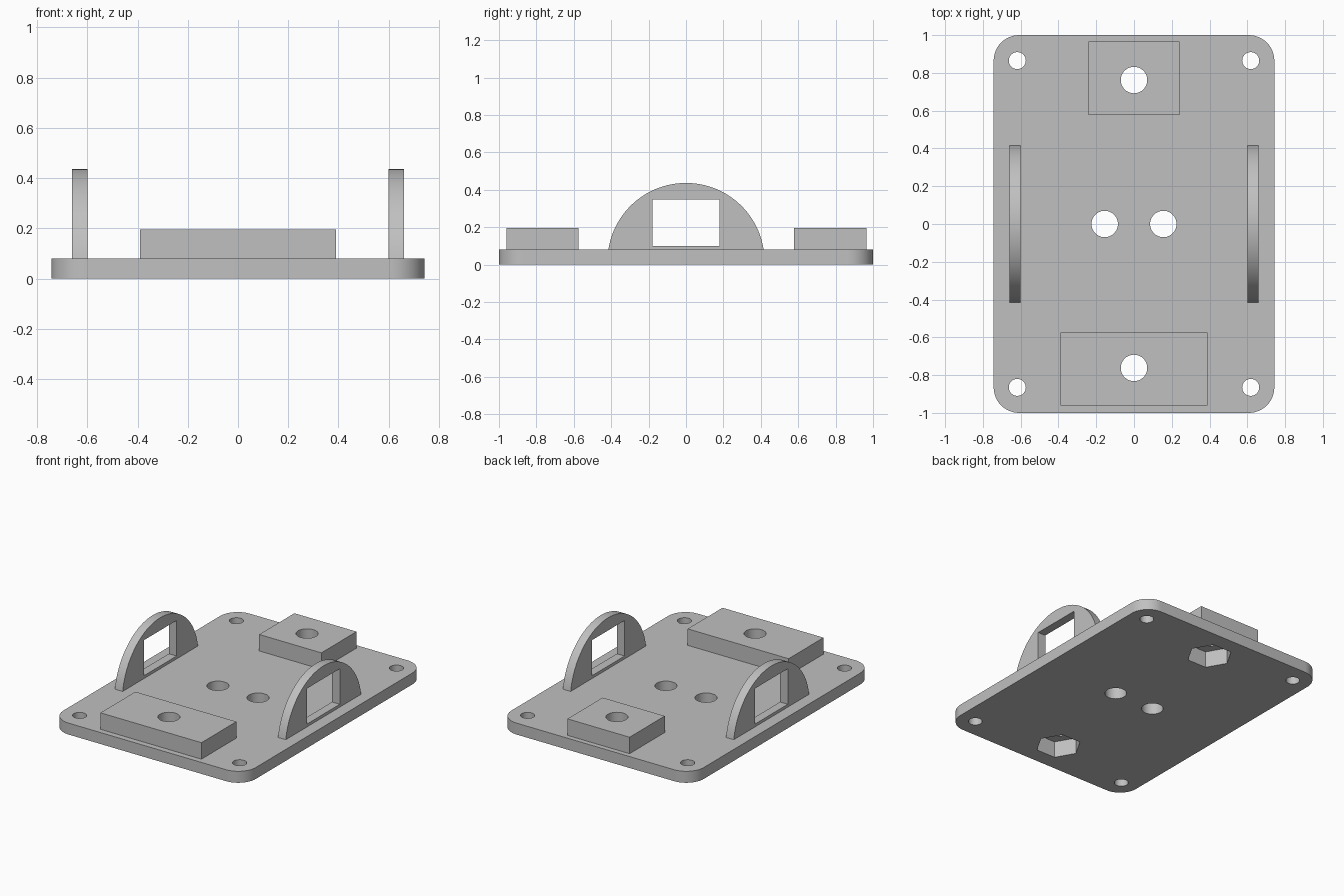
import bpy, bmesh, math

cube = bpy.data.objects.get("Cube")
if cube:
    bpy.data.objects.remove(cube, do_unlink=True)

GREY = (0.53, 0.53, 0.53, 1)
grey = bpy.data.materials.new("plain grey")
grey.use_nodes = True
grey.diffuse_color = GREY
grey.node_tree.nodes["Principled BSDF"].inputs["Base Color"].default_value = GREY

PLATE_TOP = 0.08
BLOCK_TOP = 0.195


def prism(name, outline, direction):
    """Extrude a closed 3D outline along a direction."""
    bm = bmesh.new()
    face = bm.faces.new([bm.verts.new(p) for p in outline])
    moved = bmesh.ops.extrude_face_region(bm, geom=[face])["geom"]
    bmesh.ops.translate(bm, vec=direction,
                        verts=[v for v in moved if isinstance(v, bmesh.types.BMVert)])
    bmesh.ops.recalc_face_normals(bm, faces=bm.faces)
    mesh = bpy.data.meshes.new(name)
    bm.to_mesh(mesh)
    bm.free()
    mesh.materials.append(grey)
    obj = bpy.data.objects.new(name, mesh)
    bpy.context.collection.objects.link(obj)
    return obj


def box(name, x0, x1, y0, y1, z0, z1):
    outline = [(x0, y0, z0), (x1, y0, z0), (x1, y1, z0), (x0, y1, z0)]
    return prism(name, outline, (0, 0, z1 - z0))


def arc(radius, start, end, steps):
    angles = [start + (end - start) * i / steps for i in range(steps + 1)]
    return [(radius * math.cos(a), radius * math.sin(a)) for a in angles]


def cylinder(name, x, y, radius, z0, z1, sides=48):
    ring = arc(radius, 0, math.tau, sides)[:-1]
    return prism(name, [(x + u, y + v, z0) for u, v in ring], (0, 0, z1 - z0))


def select(obj):
    bpy.ops.object.select_all(action="DESELECT")
    obj.select_set(True)
    bpy.context.view_layer.objects.active = obj


def cut(obj, cutter):
    cutter.hide_render = True
    mod = obj.modifiers.new("cut", "BOOLEAN")
    mod.operation = "DIFFERENCE"
    mod.solver = "EXACT"
    mod.object = cutter
    select(obj)
    bpy.ops.object.modifier_apply(modifier=mod.name)


def discard(cutter):
    bpy.data.objects.remove(cutter, do_unlink=True)


# Base plate with rounded corners
half_x, half_y, corner = 0.743, 1.0, 0.135
outline = []
for i, (sx, sy) in enumerate([(1, 1), (-1, 1), (-1, -1), (1, -1)]):
    start = i * math.pi / 2
    for u, v in arc(corner, start, start + math.pi / 2, 12):
        outline.append((sx * (half_x - corner) + u, sy * (half_y - corner) + v, 0))
plate = prism("base_plate", outline, (0, 0, PLATE_TOP))

# Mounting blocks at both ends
front_block = box("front_block", -0.39, 0.39, -0.96, -0.575, PLATE_TOP, BLOCK_TOP)
back_block = box("back_block", -0.24, 0.24, 0.577, 0.965, PLATE_TOP, BLOCK_TOP)

# Screw holes in the corners and the two middle holes
holes = [(sx * 0.618, sy * 0.865, 0.045) for sx in (-1, 1) for sy in (-1, 1)]
holes += [(-0.155, 0, 0.07), (0.155, 0, 0.07)]
for x, y, radius in holes:
    cutter = cylinder("hole_cutter", x, y, radius, -0.1, 0.3)
    cut(plate, cutter)
    discard(cutter)

# Block bores, with hexagonal nut pockets sunk from below
for block, y in ((front_block, -0.762), (back_block, 0.762)):
    bore = cylinder("bore_cutter", 0, y, 0.07, -0.1, 0.3)
    pocket = cylinder("pocket_cutter", 0, y, 0.148, -0.1, 0.115, sides=6)
    cut(block, bore)
    cut(block, pocket)
    cut(plate, pocket)
    discard(bore)
    discard(pocket)

# Arched side brackets with rectangular windows
brackets = []
radius, centre = 0.42, 0.017
low = math.asin((PLATE_TOP - centre) / radius)
profile = arc(radius, low, math.pi - low, 48)
for name, x0 in (("right_bracket", -0.66), ("left_bracket", 0.6)):
    bracket = prism(name, [(x0, u, centre + v) for u, v in profile], (0.06, 0, 0))
    window = box("window_cutter", x0 - 0.1, x0 + 0.16, -0.18, 0.18, 0.1, 0.348)
    cut(bracket, window)
    discard(window)
    brackets.append(bracket)

# Smooth the round walls and keep the edges crisp
for obj in [plate, front_block, back_block] + brackets:
    select(obj)
    bpy.ops.object.shade_smooth_by_angle(angle=math.radians(30))
